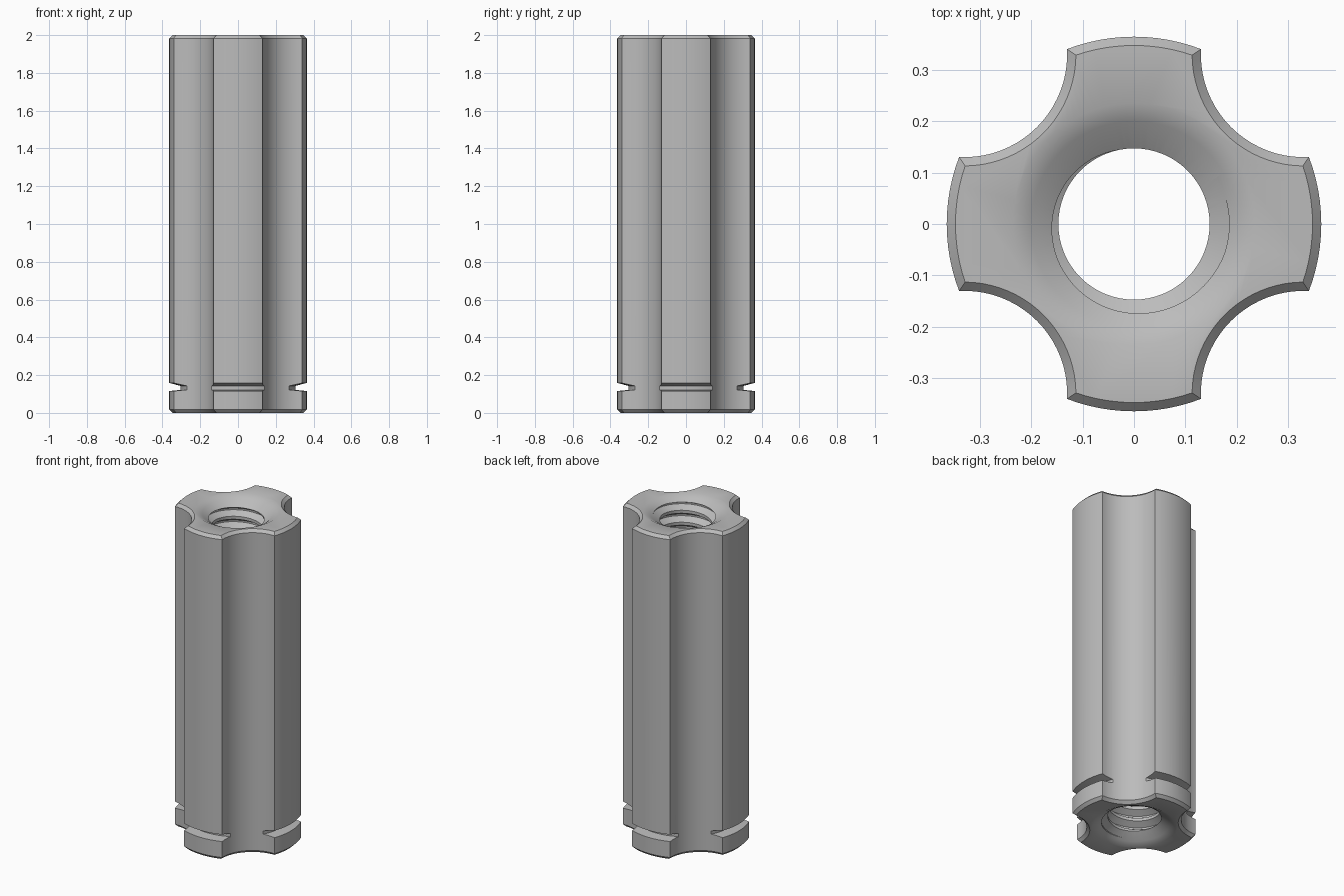
import bpy, bmesh
from math import cos, sin, pi, acos, atan2, tau
from mathutils import Vector

old = bpy.data.objects.get("Cube")
if old:
    bpy.data.objects.remove(old, do_unlink=True)

HEIGHT, RADIUS = 2.0, 0.364
FLUTE_R, FLUTE_DIST = 0.2, 0.4665       # concave flutes on the diagonals
CHAMFER = 0.017
MINOR, MAJOR, PITCH = 0.147, 0.185, 0.074

steel = bpy.data.materials.new("grey_steel")
steel.use_nodes = True
GREY = (0.5, 0.5, 0.5, 1)
steel.diffuse_color = GREY
steel.node_tree.nodes["Principled BSDF"].inputs["Base Color"].default_value = GREY


def finish(bm, name):
    bmesh.ops.recalc_face_normals(bm, faces=bm.faces)
    mesh = bpy.data.meshes.new(name)
    bm.to_mesh(mesh)
    bm.free()
    mesh.materials.append(steel)
    obj = bpy.data.objects.new(name, mesh)
    bpy.context.collection.objects.link(obj)
    return obj


def outline(inset, lobe_steps=12, flute_steps=20):
    """Four-lobed cross-section, shrunk by inset."""
    a, r, c = RADIUS - inset, FLUTE_R + inset, FLUTE_DIST
    phi = acos((a * a + c * c - r * r) / (2 * a * c))
    half = pi / 4 - phi
    sweep = atan2(a * sin(phi), c - a * cos(phi))
    pts = []
    for q in range(4):
        base = q * pi / 2
        for i in range(lobe_steps):
            t = base - half + 2 * half * i / lobe_steps
            pts.append((a * cos(t), a * sin(t)))
        d = base + pi / 4
        for i in range(flute_steps):
            t = d + pi + sweep - 2 * sweep * i / flute_steps
            pts.append((c * cos(d) + r * cos(t), c * sin(d) + r * sin(t)))
    return pts


def lathe(name, profile, steps=96):
    """Spin a closed (radius, height) profile about the z axis."""
    bm = bmesh.new()
    rings = [[bm.verts.new((r * cos(tau * j / steps), r * sin(tau * j / steps), z))
              for j in range(steps)] for r, z in profile]
    for i, ring in enumerate(rings):
        nxt = rings[(i + 1) % len(rings)]
        if profile[i][0] == 0 and profile[(i + 1) % len(rings)][0] == 0:
            continue
        for j in range(steps):
            k = (j + 1) % steps
            bm.faces.new((ring[j], ring[k], nxt[k], nxt[j]))
    bmesh.ops.remove_doubles(bm, verts=bm.verts, dist=1e-5)
    return finish(bm, name)


def thread_cutter(steps=64):
    """Helical solid whose rows follow the thread, overshooting both ends."""
    section = [(0.0, MINOR), (0.25, MINOR), (0.56, MAJOR), (0.69, MAJOR)]
    n = len(section)
    turns = int(HEIGHT / PITCH) + 6
    start = -3 * PITCH
    bm = bmesh.new()
    rows = []
    for k in range(turns * n):
        f, r = section[k % n]
        rows.append([bm.verts.new((r * cos(tau * j / steps), r * sin(tau * j / steps),
                                   start + PITCH * (k // n + f + j / steps)))
                     for j in range(steps)])
    for k in range(len(rows) - 1):
        for j in range(steps - 1):
            bm.faces.new((rows[k][j], rows[k][j + 1], rows[k + 1][j + 1], rows[k + 1][j]))
        if k + 1 + n < len(rows):
            bm.faces.new((rows[k][-1], rows[k + n][0], rows[k + n + 1][0], rows[k + 1][-1]))
    # cap each open end with a fan
    rim = [e for e in bm.edges if e.is_boundary]
    ends = [bm.verts.new((0, 0, z)) for z in (-0.5, HEIGHT + 0.5)]
    for e in rim:
        low = e.verts[0].co.z < HEIGHT / 2
        bm.faces.new((e.verts[0], e.verts[1], ends[0 if low else 1]))
    return finish(bm, "thread_cutter")


# Fluted body with chamfered ends
bm = bmesh.new()
levels = [(CHAMFER, 0), (0, CHAMFER), (0, HEIGHT - CHAMFER), (CHAMFER, HEIGHT)]
loops = [[bm.verts.new((x, y, z)) for x, y in outline(d)] for d, z in levels]
for lower, upper in zip(loops, loops[1:]):
    for j in range(len(lower)):
        k = (j + 1) % len(lower)
        bm.faces.new((lower[j], lower[k], upper[k], upper[j]))
bm.faces.new(loops[0])
bm.faces.new(loops[-1])
body = finish(bm, "fluted_body")

# Retaining groove, threaded bore and a countersink at each end
sink = [(0, 1.925), (0.12, 1.925), (MINOR, 1.945), (0.2, 1.982), (0.235, 2.0),
        (0.26, 2.013), (0, 2.013)]
cutters = [
    lathe("groove_cutter", [(0.304, 0.122), (0.304, 0.143), (0.37, 0.16),
                            (0.45, 0.16), (0.45, 0.115), (0.37, 0.115)]),
    thread_cutter(),
    lathe("top_countersink_cutter", sink),
    lathe("bottom_countersink_cutter", [(r, HEIGHT - z) for r, z in sink]),
]
bpy.context.view_layer.objects.active = body
body.select_set(True)
for cutter in cutters:
    cutter.hide_render = True
    mod = body.modifiers.new("cut", 'BOOLEAN')
    mod.operation, mod.solver, mod.object = 'DIFFERENCE', 'EXACT', cutter
    bpy.ops.object.modifier_apply(modifier=mod.name)
    bpy.data.objects.remove(cutter, do_unlink=True)

bpy.ops.object.shade_smooth_by_angle(angle=pi / 6)
